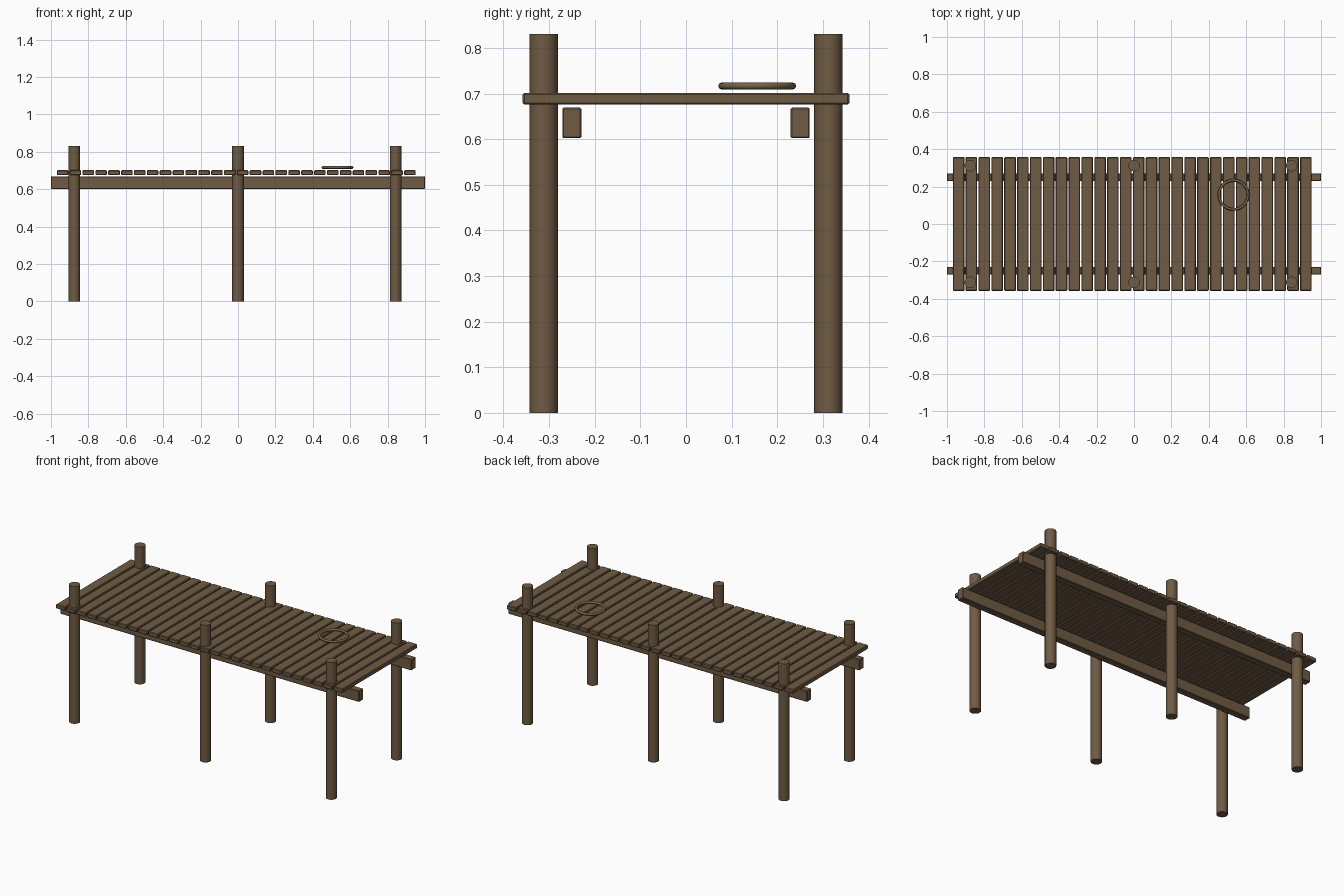
import bpy, math

if "Cube" in bpy.data.objects:
    bpy.data.objects.remove(bpy.data.objects["Cube"])

def material(name, rgb):
    m = bpy.data.materials.new(name)
    m.diffuse_color = (*rgb, 1.0)
    m.use_nodes = True
    m.node_tree.nodes["Principled BSDF"].inputs["Base Color"].default_value = m.diffuse_color
    return m

wood = material("wood", (0.16, 0.105, 0.058))
rope = material("rope", (0.17, 0.125, 0.066))

def finish(ob, name, mat):
    ob.name = name
    ob.data.materials.append(mat)
    return ob

def board(name, loc, size, bevel):
    bpy.ops.mesh.primitive_cube_add(size=1, location=loc)
    ob = finish(bpy.context.object, name, wood)
    ob.scale = size
    bpy.ops.object.transform_apply(location=False, rotation=False, scale=True)
    mod = ob.modifiers.new("edge", 'BEVEL')
    mod.width = bevel
    mod.segments = 1
    return ob

# Deck planks laid across the pier
COUNT, FIRST, LAST = 28, -0.938, 0.919
for i in range(COUNT):
    x = FIRST + (LAST - FIRST) * i / (COUNT - 1)
    board(f"deck_plank_{i + 1}", (x, 0, 0.6885), (0.062, 0.716, 0.026), 0.004)

# Long beams under the deck
for side, label in ((-1, "front"), (1, "back")):
    board(f"{label}_beam", (0, side * 0.25, 0.6355), (2.0, 0.042, 0.067), 0.003)

# Round posts, rising through the deck edge
for side, label in ((-1, "front"), (1, "back")):
    for x, place in ((-0.875, "left"), (0.0, "middle"), (0.843, "right")):
        bpy.ops.mesh.primitive_cylinder_add(vertices=16, radius=0.031, depth=0.83,
                                            location=(x, side * 0.312, 0.415))
        post = finish(bpy.context.object, f"{label}_{place}_post", wood)
        bpy.ops.object.shade_smooth_by_angle(angle=math.radians(40))

# Rope ring resting on the deck
bpy.ops.mesh.primitive_torus_add(major_segments=28, minor_segments=8,
                                 major_radius=0.078, minor_radius=0.0075,
                                 location=(0.532, 0.156, 0.7165))
finish(bpy.context.object, "rope_ring", rope)
bpy.ops.object.shade_smooth_by_angle(angle=math.radians(60))
